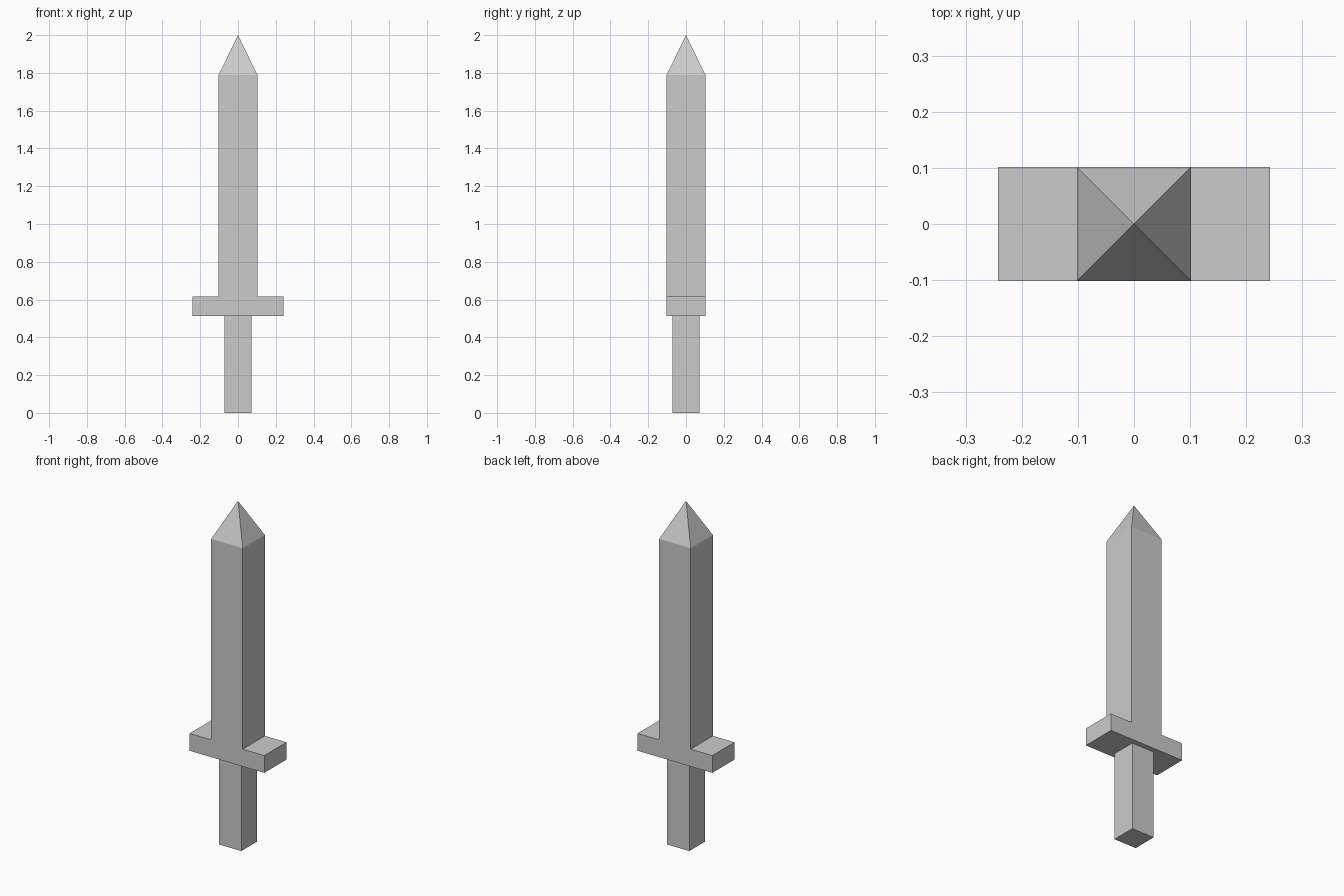
import bpy, bmesh

if "Cube" in bpy.data.objects:
    bpy.data.objects.remove(bpy.data.objects["Cube"])

GRIP, BLADE, GUARD = 0.072, 0.102, 0.242      # half widths
Z_GUARD, Z_BLADE, Z_SHOULDER, Z_TIP = 0.514, 0.615, 1.79, 2.0

bm = bmesh.new()


def ring(half, z):
    return [bm.verts.new((x * half, y * half, z))
            for x, y in ((-1, -1), (1, -1), (1, 1), (-1, 1))]


def bridge(lower, upper):
    return [bm.faces.new((lower[i], lower[(i + 1) % 4], upper[(i + 1) % 4], upper[i]))
            for i in range(4)]


# Square sections from the pommel up to the blade shoulder
sections = [(GRIP, 0), (GRIP, Z_GUARD), (BLADE, Z_GUARD),
            (BLADE, Z_BLADE), (BLADE, Z_SHOULDER)]
rings = [ring(h, z) for h, z in sections]
walls = [bridge(a, b) for a, b in zip(rings, rings[1:])]
bm.faces.new(rings[0][::-1])

# Pyramid point
tip = bm.verts.new((0, 0, Z_TIP))
for i in range(4):
    bm.faces.new((rings[-1][i], rings[-1][(i + 1) % 4], tip))

# Crossguard arms pulled out of the left and right sides
for face, side in ((walls[2][1], 1), (walls[2][3], -1)):
    arm = bmesh.ops.extrude_discrete_faces(bm, faces=[face])["faces"][0]
    for v in arm.verts:
        v.co.x = side * GUARD

bmesh.ops.recalc_face_normals(bm, faces=bm.faces[:])
mesh = bpy.data.meshes.new("sword")
bm.to_mesh(mesh)
bm.free()
bpy.context.collection.objects.link(bpy.data.objects.new("sword", mesh))
